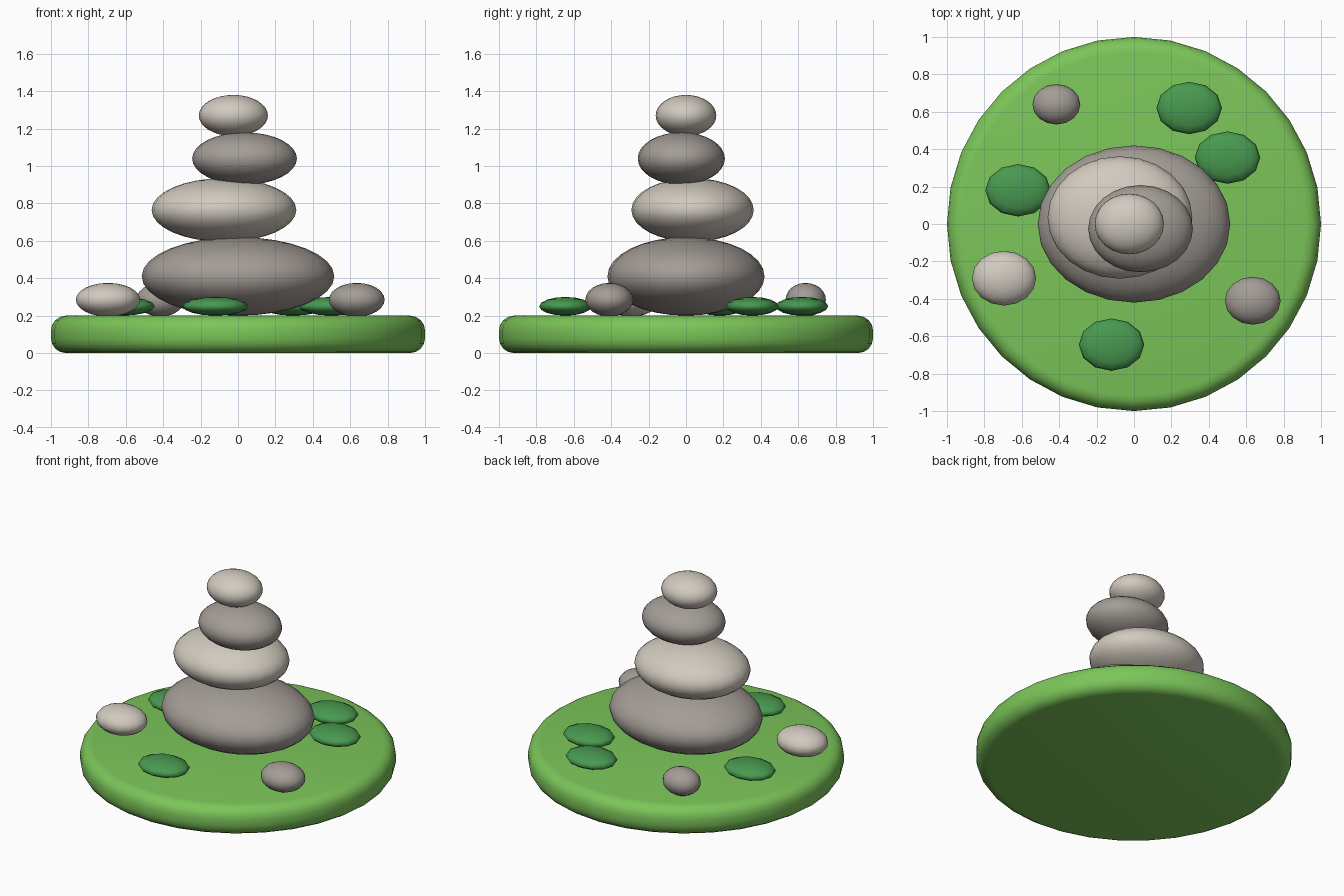
import bpy, math

if "Cube" in bpy.data.objects:
    bpy.data.objects.remove(bpy.data.objects["Cube"])


def material(name, rgb):
    m = bpy.data.materials.new(name)
    m.diffuse_color = (*rgb, 1)
    m.use_nodes = True
    m.node_tree.nodes["Principled BSDF"].inputs["Base Color"].default_value = m.diffuse_color
    return m


GRASS = material("grass_green", (0.20, 0.56, 0.10))
LEAF = material("leaf_green", (0.065, 0.32, 0.08))
GREY = material("warm_grey", (0.37, 0.335, 0.305))
PALE = material("pale_stone", (0.64, 0.59, 0.52))


def ellipsoid(name, centre, radii, mat, segments, rings):
    bpy.ops.mesh.primitive_uv_sphere_add(segments=segments, ring_count=rings, radius=1, location=centre)
    o = bpy.context.object
    o.name = name
    o.scale = radii
    bpy.ops.object.transform_apply(location=False, rotation=False, scale=True)
    bpy.ops.object.shade_smooth()
    o.data.materials.append(mat)
    return o


# Round grassy base with soft rims
bpy.ops.mesh.primitive_cylinder_add(vertices=32, radius=1, depth=0.2, location=(0, 0, 0.1))
base = bpy.context.object
base.name = "grass_base"
base.data.materials.append(GRASS)
bevel = base.modifiers.new("rounded_rim", 'BEVEL')
bevel.width = 0.08
bevel.segments = 4
bevel.limit_method = 'ANGLE'
bevel.angle_limit = math.radians(40)
bpy.ops.object.modifier_apply(modifier=bevel.name)
bpy.ops.object.shade_smooth_by_angle(angle=math.radians(35))

# Balanced stack of stones, bottom to top
stack = [
    ((0, 0, 0.41), (0.515, 0.42, 0.21), GREY),
    ((-0.075, 0.035, 0.765), (0.387, 0.327, 0.17), PALE),
    ((0.035, -0.025, 1.04), (0.28, 0.233, 0.14), GREY),
    ((-0.025, 0, 1.27), (0.185, 0.162, 0.11), PALE),
]
for i, (c, r, m) in enumerate(stack, 1):
    ellipsoid(f"stacked_stone_{i}", c, r, m, 24, 16)

# Loose pebbles on the grass
pebbles = [
    ((-0.695, -0.29, 0.285), (0.172, 0.146, 0.09), PALE),
    ((0.635, -0.41, 0.285), (0.149, 0.128, 0.09), GREY),
    ((-0.415, 0.64, 0.285), (0.128, 0.108, 0.09), GREY),
]
for i, (c, r, m) in enumerate(pebbles, 1):
    ellipsoid(f"pebble_{i}", c, r, m, 16, 12)

# Flat leafy clumps
for i, (x, y) in enumerate([(-0.12, -0.645), (0.295, 0.62), (0.5, 0.355), (-0.62, 0.18)], 1):
    ellipsoid(f"leaf_clump_{i}", (x, y, 0.25), (0.175, 0.14, 0.05), LEAF, 12, 8)
